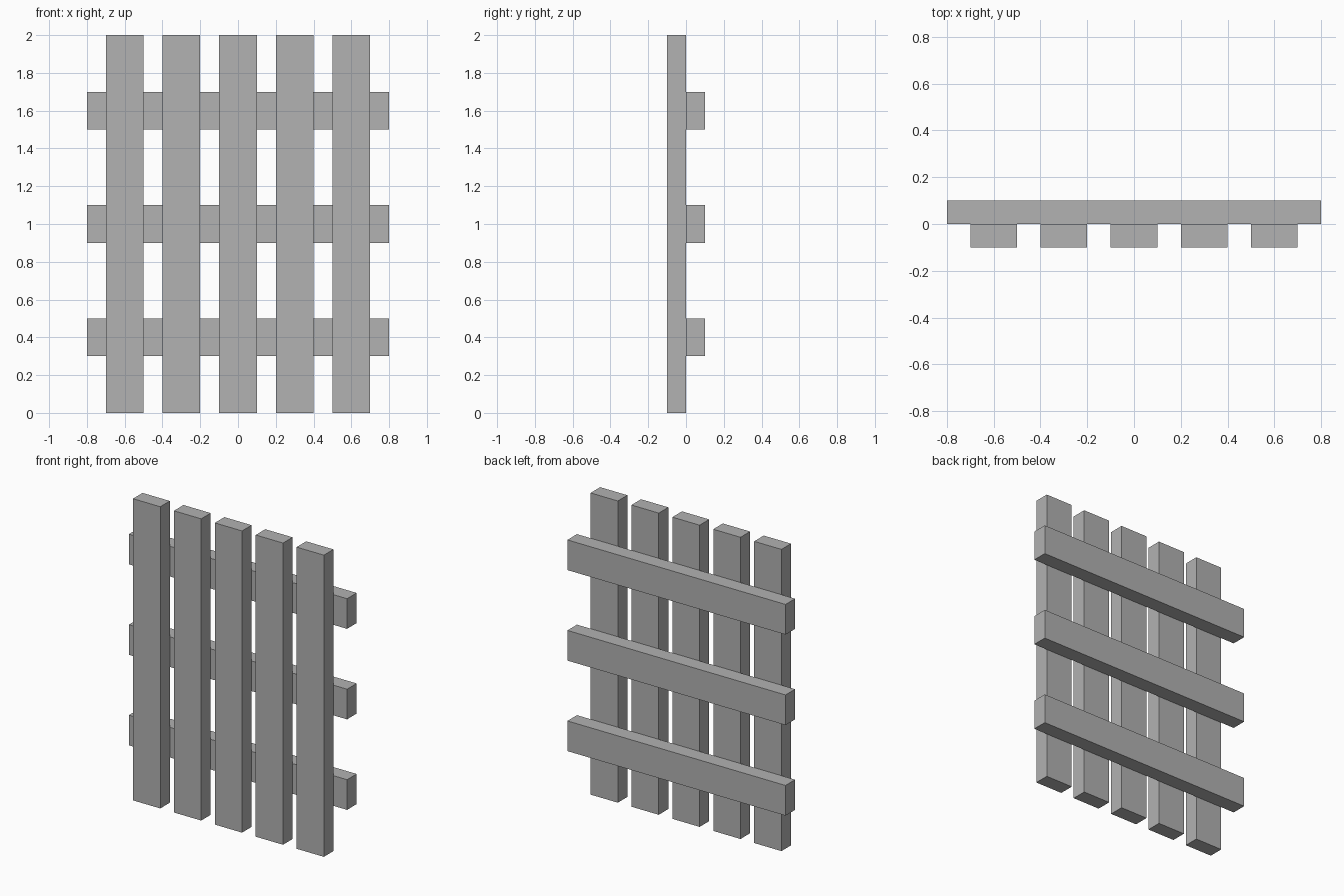
import bpy

cube = bpy.data.objects.get("Cube")
if cube:
    bpy.data.objects.remove(cube, do_unlink=True)

# Single plain grey finish
GREY = (0.445, 0.445, 0.445, 1.0)
grey = bpy.data.materials.new("plain_grey")
grey.use_nodes = True
grey.diffuse_color = GREY
grey.node_tree.nodes["Principled BSDF"].inputs["Base Color"].default_value = GREY


def board(name, centre, size):
    """Add a square-edged board with its scale baked into the mesh."""
    bpy.ops.mesh.primitive_cube_add(size=1, location=centre)
    obj = bpy.context.object
    obj.name = obj.data.name = name
    for v in obj.data.vertices:
        v.co = [c * s for c, s in zip(v.co, size)]
    obj.data.materials.append(grey)
    return obj


WIDTH, THICK = 0.2, 0.1

# Upright slats along the front
for i in range(5):
    board(f"slat_{i + 1}", ((i - 2) * 0.3, -THICK / 2, 1), (WIDTH, THICK, 2))

# Cross rails fixed behind the slats
for name, z in (("lower_rail", 0.4), ("middle_rail", 1.0), ("upper_rail", 1.6)):
    board(name, (0, THICK / 2, z), (1.6, THICK, WIDTH))
